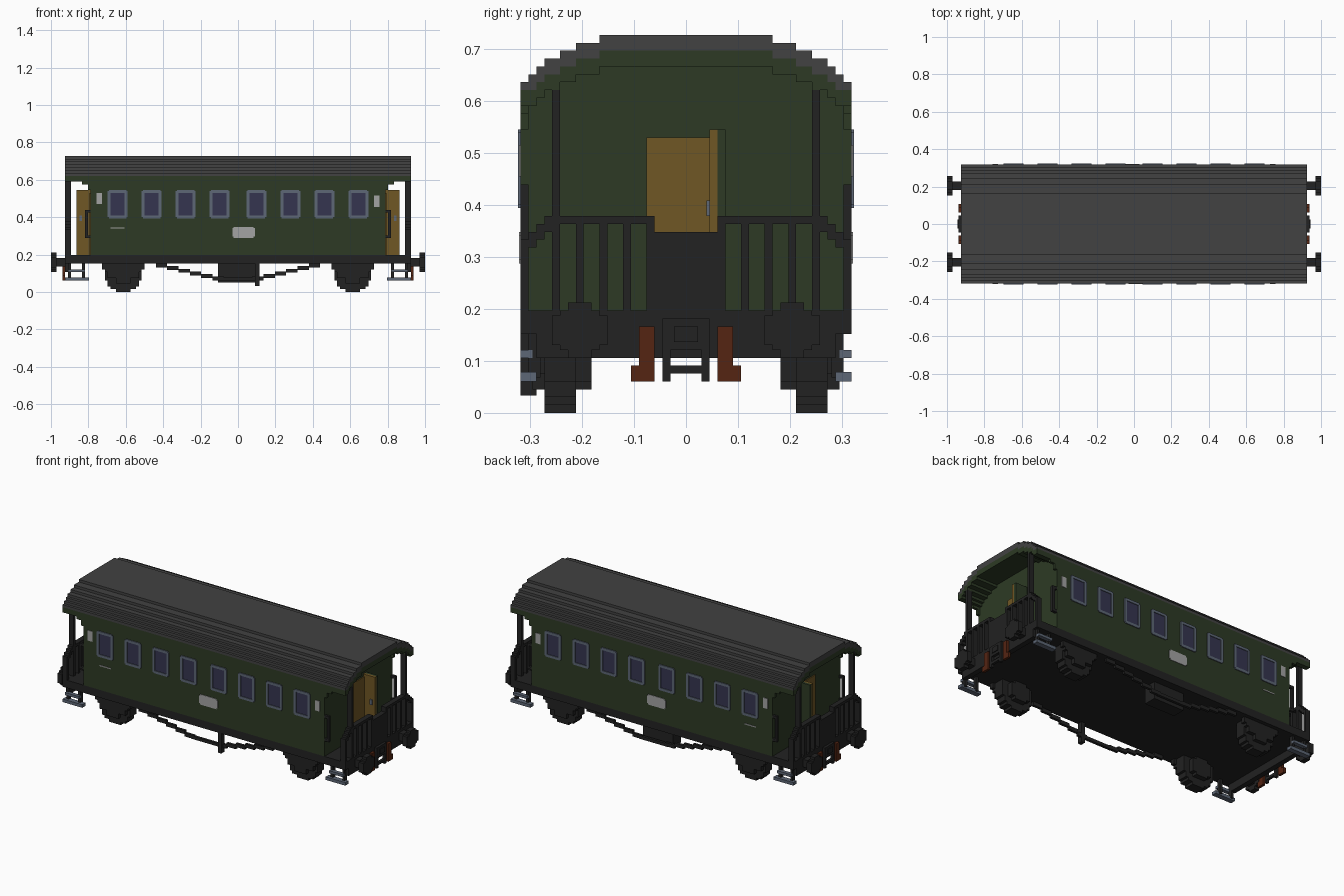
import bpy
import bmesh

UNIT = 1 / 66          # size of one block
BODY_END, FRAME_END, SIDE = 52, 61, 21
FLOOR, EAVE = 13, 41

cube = bpy.data.objects.get("Cube")
if cube:
    bpy.data.objects.remove(cube, do_unlink=True)


def material(name, r, g, b):
    mat = bpy.data.materials.new(name)
    mat.use_nodes = True
    mat.diffuse_color = (r, g, b, 1)
    mat.node_tree.nodes["Principled BSDF"].inputs["Base Color"].default_value = (r, g, b, 1)
    return mat


green = material("dark green paint", .026, .042, .018)
grey = material("roof grey", .054, .054, .054)
black = material("frame black", .016, .016, .016)
brown = material("door brown", .16, .095, .018)
glass = material("window blue", .036, .036, .08)
steel = material("blue steel", .11, .135, .18)
white = material("plate grey", .37, .37, .37)
red = material("hose red", .09, .018, .006)


def part(name, mat, boxes, mirror=""):
    """Join boxes (x0, x1, y0, y1, z0, z1) given in block units, mirrored on the named axes."""
    bm = bmesh.new()
    for sx in ((1, -1) if "x" in mirror else (1,)):
        for sy in ((1, -1) if "y" in mirror else (1,)):
            for x0, x1, y0, y1, z0, z1 in boxes:
                verts = bmesh.ops.create_cube(bm, size=1)["verts"]
                for v in verts:
                    v.co.x = sx * UNIT * (x1 if v.co.x > 0 else x0)
                    v.co.y = sy * UNIT * (y1 if v.co.y > 0 else y0)
                    v.co.z = UNIT * (z1 if v.co.z > 0 else z0)
    bmesh.ops.recalc_face_normals(bm, faces=bm.faces)
    mesh = bpy.data.meshes.new(name)
    bm.to_mesh(mesh)
    bm.free()
    mesh.materials.append(mat)
    obj = bpy.data.objects.new(name, mesh)
    bpy.context.collection.objects.link(obj)
    return obj


# Stepped arched roof, its green lining and the upper end walls
roof, lining, gable = [], [], []
inner, top = 0, 48
for outer in (11, 14, 16, 18, 19, 20, SIDE):
    under = max(top - 2, EAVE)
    roof.append((-FRAME_END, FRAME_END, inner, outer, under, top))
    lining.append((-FRAME_END, FRAME_END, inner, outer, under - 2, under))
    if under - 2 > EAVE - 1:
        gable.append((-BODY_END, BODY_END, inner, outer, EAVE - 1, under - 2))
    inner, top = outer, top - 1
part("roof", grey, roof, "y")
part("roof_lining", green, lining, "y")
part("upper_end_walls", green, gable, "y")

# Body
part("body", green, [(-BODY_END, BODY_END, -SIDE, SIDE, FLOOR, EAVE - 1)])
part("roof_brackets", green, [
    (BODY_END, BODY_END + 3, SIDE - 1, SIDE, 38, EAVE - 1),
    (BODY_END, BODY_END + 1, SIDE - 1, SIDE, 36, 38),
    (FRAME_END - 3, FRAME_END, SIDE - 1, SIDE, 39, EAVE - 1)], "xy")

# Windows: raised frame bars around a thin pane
frames, panes = [], []
for i in range(4):
    x0 = 3 + 12 * i
    x1, z0, z1 = x0 + 7, 26, 36
    y0, y1 = SIDE - .2, SIDE + .35
    frames += [(x0, x0 + 1, y0, y1, z0 + .4, z1 - .4),
               (x1 - 1, x1, y0, y1, z0 + .4, z1 - .4),
               (x0 + .4, x1 - .4, y0, y1, z0, z0 + 1),
               (x0 + .4, x1 - .4, y0, y1, z1 - 1, z1)]
    panes.append((x0 + 1, x1 - 1, y0, SIDE + .1, z0 + 1, z1 - 1))
part("window_frames", steel, frames, "xy")
part("window_panes", glass, panes, "xy")

# Small blank plates on the sides
skin = (SIDE - .1, SIDE + .2)
part("end_plates", white, [(-50, -48, *skin, 31, 35), (48, 50, *skin, 30, 34)], "y")
part("thin_plates", white, [(-45, -40, *skin, 22.4, 22.8)], "y")
for name, x0, side in (("front_plate", -2, -1), ("back_plate", -6, 1)):
    y0, y1 = sorted(side * s for s in skin)
    part(name, white, [(x0, x0 + 8, y0, y1, 19.5, 22.5),
                       (x0 + .5, x0 + 7.5, y0, y1, 19, 23)])

# End doors, standing open
part("doorway_panels", brown, [(BODY_END, BODY_END + .4, -5, 3, FLOOR, 35)], "x")
part("door_leaves", brown, [(BODY_END, BODY_END + 5, 3, 4, FLOOR, 36)], "x")
part("door_backs", green, [(BODY_END, BODY_END + 5, 4, 5, FLOOR, 36)], "x")
part("door_handles", steel, [(BODY_END + 3, BODY_END + 4, 2.6, 3, 25, 27)], "x")

# Underframe and end beams
part("underframe", black, [(-FRAME_END, FRAME_END, -SIDE, SIDE, 10, FLOOR)])
part("end_beams", black, [(FRAME_END - 2, FRAME_END, -19, 19, 7, 10)], "x")

# End railings with posts, bars, a gangway plate and sloping corners
rx = (FRAME_END - 2, FRAME_END)
rails = [(*rx, y, y + 1, FLOOR, 25) for y in (7, 10, 13, 16)]
rails += [(*rx, 16, 17, 25, 42),
          (*rx, 4, 17, 24, 25),
          (*rx, 0, 5, FLOOR, 23),
          (*rx, 4, 5, 23, 24),
          (*rx, SIDE - 1, SIDE, FLOOR, 22)]
rails += [(*rx, 17 + i, 18 + i, 23 - i, 25 - i) for i in range(4)]
part("end_railings", black, rails, "xy")

# Grab irons beside the platforms
gx, gy = BODY_END + 1, (SIDE - 1, SIDE)
part("grab_irons", black, [(gx, gx + 1, *gy, 19, 29),
                           (gx - 1, gx, *gy, 19, 20),
                           (gx - 1, gx, *gy, 28, 29)], "xy")

# Buffers
bx = (64, 66)
part("buffers", black, [(FRAME_END, 64, 12, 15, 9, 12),
                        (*bx, 12, 15, 7, 14),
                        (*bx, 11, 16, 8, 13),
                        (*bx, 10, 17, 8.6, 12.4)], "xy")

# Coupling and hoses
cx = (FRAME_END, FRAME_END + 1)
part("couplings", black, [(*cx, 0, 3, 8, 12), (*cx, 2, 3, 4, 8), (*cx, 0, 2, 5, 6)], "xy")
part("hook_blocks", black, [(FRAME_END, FRAME_END + 1.3, 0, 1.5, 9, 11)], "xy")
part("hoses", red, [(*cx, 4, 6, 4, 11), (*cx, 6, 7, 4, 6)], "xy")

# Wheels, stepped discs with axle boxes and leaf springs
hub = 40.5


def disc_layers(y0, y1, steps):
    return [(hub - half, hub + half, y0, y1, z0, z1) for half, z0, z1 in steps]


part("wheels", black, disc_layers(14, 18, (
    (2.5, 0, 13), (4.5, 1, 12), (5.5, 2, 11), (6.5, 4, 10))), "xy")
part("axle_boxes", black, disc_layers(18, 19.5, (
    (2.5, 3, 10), (5.5, 5, 8), (6.5, 7, 9), (7.5, 8, 10))), "xy")
part("wheel_hubs", black, disc_layers(12, 14, ((2.5, 3, 10), (4, 4, 9))), "xy")

# Stepped truss rods, centre post and equipment box
truss = [(25 - 4 * i, 29 - 4 * i, 19, 20, 8.6 - .9 * i, 10 - .9 * i) for i in range(6)]
truss.append((0, 6, 19, 20, 4, 5.2))
part("truss_rods", black, truss, "xy")
part("truss_post", black, [(6, 7.5, -SIDE, -19, 2.2, 10)])
part("equipment_box", black, [(-7, 6, 13, 18, 3.4, 10)])

# Boarding steps
part("step_treads", steel, [(52.5, FRAME_END, 19, SIDE, 4, 5.2),
                            (54, 60, 19.5, SIDE, 7, 8)], "xy")
part("step_hangers", black, [(x, x + 1, 18.5, 20, 4.5, 10) for x in (54, 59)], "xy")
